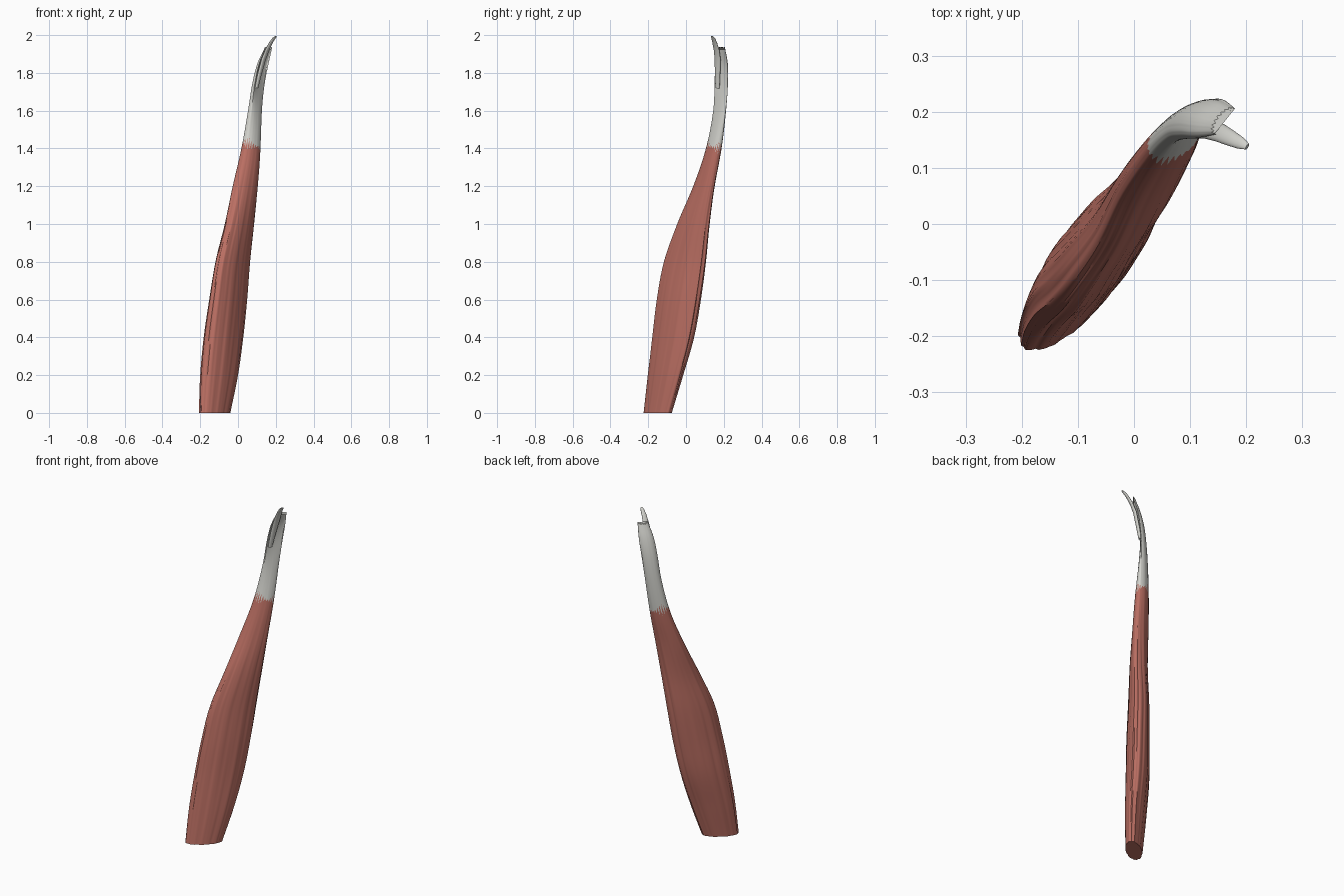
import bpy, bmesh, math
from mathutils import Vector

if "Cube" in bpy.data.objects:
    bpy.data.objects.remove(bpy.data.objects["Cube"])

# Cross-section table: z, x min, x max, y min, y max, skew phase, groove depth
SECTIONS = [
    (0.00, -.205, -.040, -.225, -.078, 0.85, 0.10),
    (0.20, -.198, 0.003, -.203, -.018, 0.90, 0.15),
    (0.40, -.180, 0.033, -.180, 0.040, 0.95, 0.20),
    (0.60, -.152, 0.054, -.157, 0.077, 0.95, 0.25),
    (0.80, -.120, 0.070, -.120, 0.105, 0.95, 0.30),
    (1.00, -.070, 0.092, -.048, 0.125, 1.00, 0.30),
    (1.20, -.028, 0.112, 0.038, 0.152, 1.10, 0.25),
    (1.40, 0.018, 0.124, 0.105, 0.188, 1.20, 0.20),
    (1.60, 0.053, 0.138, 0.143, 0.212, 1.20, 0.60),
    (1.75, 0.077, 0.156, 0.150, 0.222, 1.15, 1.20),
    (1.85, 0.103, 0.172, 0.152, 0.220, 1.05, 1.50),
    (1.93, 0.140, 0.184, 0.158, 0.207, 0.95, 1.50),
]
GROOVE_DIR = Vector((0.8, -0.6))
N = 96


def section_at(z):
    """Smooth (Catmull-Rom) interpolation of the table."""
    i = 0
    while i < len(SECTIONS) - 2 and z > SECTIONS[i + 1][0]:
        i += 1
    p1, p2 = SECTIONS[i], SECTIONS[i + 1]
    p0, p3 = SECTIONS[max(i - 1, 0)], SECTIONS[min(i + 2, len(SECTIONS) - 1)]
    h = p2[0] - p1[0]
    u = (z - p1[0]) / h
    out = []
    for k in range(1, 7):
        m1 = (p2[k] - p0[k]) / (p2[0] - p0[0]) * h
        m2 = (p3[k] - p1[k]) / (p3[0] - p1[0]) * h
        out.append((2*u**3 - 3*u*u + 1) * p1[k] + (u**3 - 2*u*u + u) * m1
                   + (3*u*u - 2*u**3) * p2[k] + (u**3 - u*u) * m2)
    return out


def surface(t, z):
    """Point on the outer surface at angle t and height z."""
    x0, x1, y0, y1, skew, groove = section_at(z)
    fade = max(0.25, min(1, (1.55 - z) / 0.5))
    r = 1 + fade * (0.018 * math.sin(9*t + 1.5*z) + 0.012 * math.sin(17*t - 2*z)
                    + 0.008 * math.sin(31*t + 3*z))
    p = Vector(((x1 - x0) / 2 * math.cos(t), (y1 - y0) / 2 * math.cos(t - skew))) * r
    s = p.dot(GROOVE_DIR)
    if s > 0:
        p -= GROOVE_DIR * s * groove
    return (p.x + (x0 + x1) / 2, p.y + (y0 + y1) / 2, z)


def junction(i):
    """Jagged height where red fibres meet the tendon."""
    tooth = (0.028, -0.005, -0.03, 0.004)[i % 4]
    t = 2 * math.pi * i / N
    return 1.42 - 0.015 * math.cos(t) + tooth * (0.7 + 0.5 * math.sin(3*t + 1))


def loft(name, rings, color, cap_start=True, cap_end=True):
    bm = bmesh.new()
    vs = [[bm.verts.new(p) for p in ring] for ring in rings]
    for a, b in zip(vs, vs[1:]):
        n = len(a)
        for i in range(n):
            j = (i + 1) % n
            bm.faces.new((a[i], a[j], b[j], b[i]))
    if cap_start:
        bm.faces.new(vs[0][::-1])
    if cap_end:
        bm.faces.new(vs[-1])
    bmesh.ops.recalc_face_normals(bm, faces=bm.faces)
    me = bpy.data.meshes.new(name)
    bm.to_mesh(me)
    bm.free()
    ob = bpy.data.objects.new(name, me)
    bpy.context.collection.objects.link(ob)
    mat = bpy.data.materials.new(name + "_color")
    mat.diffuse_color = color
    mat.use_nodes = True
    mat.node_tree.nodes["Principled BSDF"].inputs["Base Color"].default_value = mat.diffuse_color
    me.materials.append(mat)
    bpy.ops.object.select_all(action='DESELECT')
    ob.select_set(True)
    bpy.context.view_layer.objects.active = ob
    bpy.ops.object.shade_smooth_by_angle(angle=math.radians(45))
    return ob


def wall(low, high, steps):
    """Rings of surface points between two height functions."""
    return [[surface(2 * math.pi * i / N, low(i) + (high(i) - low(i)) * k / steps)
             for i in range(N)] for k in range(steps + 1)]


RED = (0.50, 0.16, 0.125, 1)
WHITE = (0.66, 0.66, 0.62, 1)

# Muscle belly, cut flat at the bottom
loft("muscle_belly", wall(lambda i: 0, junction, 40), RED, cap_end=False)

# Grooved tendon continuing from the jagged junction
loft("tendon", wall(junction, lambda i: 1.93 + 0.006 * math.sin(i * 1.3), 24),
     WHITE, cap_start=False)

# Thin tendon tip curling forward: x, y, z, half width, half thickness
TIP = [
    (0.098, 0.167, 1.72, .012, .008),
    (0.116, 0.167, 1.80, .016, .009),
    (0.135, 0.168, 1.87, .018, .009),
    (0.154, 0.162, 1.92, .017, .008),
    (0.174, 0.152, 1.96, .014, .007),
    (0.190, 0.144, 1.983, .011, .006),
    (0.202, 0.138, 1.994, .006, .003),
]
rings = []
for k, (x, y, z, w, h) in enumerate(TIP):
    a, b = TIP[max(k - 1, 0)], TIP[min(k + 1, len(TIP) - 1)]
    tangent = (Vector(b[:3]) - Vector(a[:3])).normalized()
    side = tangent.cross(Vector((-0.8, 0.5, 0.4))).normalized()
    up = side.cross(tangent)
    rings.append([Vector((x, y, z)) + side * w * math.cos(q) + up * h * math.sin(q)
                  for q in (2 * math.pi * i / 16 for i in range(16))])
loft("tendon_tip", rings, WHITE)
